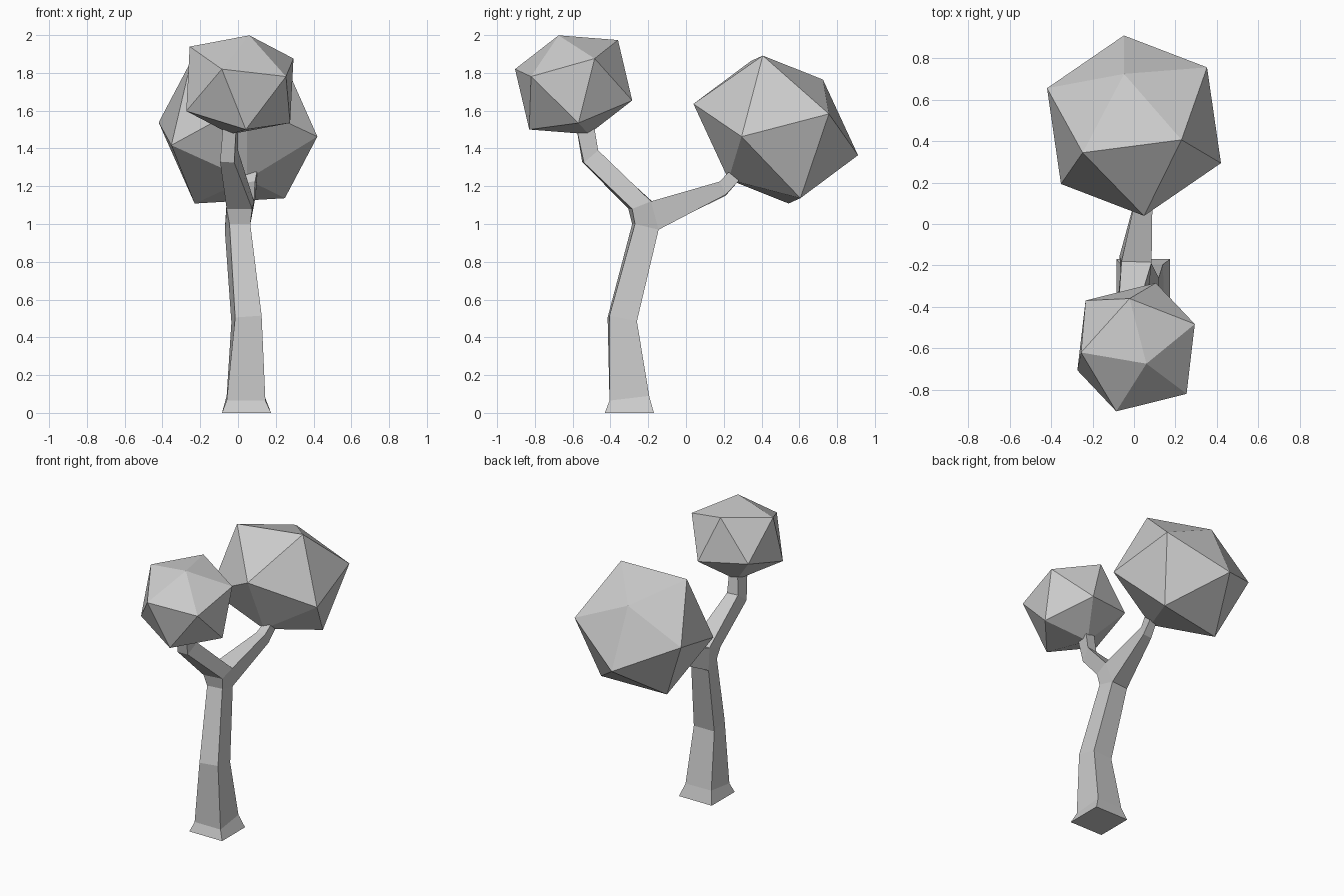
import bpy, bmesh
from mathutils import Vector, Matrix

if "Cube" in bpy.data.objects:
    bpy.data.objects.remove(bpy.data.objects["Cube"])


def finish(bm, name):
    bmesh.ops.recalc_face_normals(bm, faces=bm.faces)
    mesh = bpy.data.meshes.new(name)
    bm.to_mesh(mesh)
    bm.free()
    bpy.context.collection.objects.link(bpy.data.objects.new(name, mesh))


def ring(bm, *points):
    return [bm.verts.new(p) for p in points]


def bridge(bm, rings):
    for a, b in zip(rings, rings[1:]):
        for i in range(4):
            j = (i + 1) % 4
            bm.faces.new((a[i], a[j], b[j], b[i]))


# Forked trunk: four-sided rings ordered front-left, front-right, back-right, back-left
bm = bmesh.new()
base = ring(bm, (-.085, -.43, 0), (.175, -.43, 0), (.175, -.17, 0), (-.085, -.17, 0))
flare = ring(bm, (-.06, -.405, .065), (.145, -.405, .065), (.14, -.195, .09), (-.06, -.2, .09))
middle = ring(bm, (-.015, -.415, .505), (.125, -.405, .515), (.12, -.26, .485), (-.035, -.27, .48))
neck = ring(bm, (-.045, -.285, 1.0), (.065, -.27, 1.0), (.06, -.145, .97), (-.07, -.155, .97))
fork = ring(bm, (-.06, -.305, 1.08), (.075, -.285, 1.08), (.085, -.185, 1.12), (-.06, -.18, 1.12))
bridge(bm, [base, flare, middle, neck])
bm.faces.new(base)
for i in (0, 1, 3):  # front and sides of the crotch; the back stays open for the second branch
    j = (i + 1) % 4
    bm.faces.new((neck[i], neck[j], fork[j], fork[i]))

# Front branch
elbow = ring(bm, (-.095, -.55, 1.33), (-.02, -.54, 1.325), (0, -.465, 1.39), (-.08, -.475, 1.39))
tip = ring(bm, (-.08, -.58, 1.51), (-.01, -.58, 1.51), (0, -.485, 1.51), (-.07, -.485, 1.51))
bridge(bm, [fork, elbow, tip])
bm.faces.new(tip)

# Back branch
start = [neck[3], neck[2], fork[2], fork[3]]
elbow = ring(bm, (.03, .21, 1.15), (.095, .21, 1.155), (.09, .18, 1.225), (.02, .18, 1.22))
tip = ring(bm, (.045, .28, 1.23), (.1, .28, 1.23), (.1, .225, 1.275), (.045, .225, 1.275))
bridge(bm, [start, elbow, tip])
bm.faces.new(tip)
finish(bm, "trunk")


# Icosahedron leaf ball with two slightly pressed-in poles
def leaf_ball(name, centre, radius, axis, side, pole):
    bm = bmesh.new()
    bmesh.ops.create_icosphere(bm, subdivisions=1, radius=radius)
    for v in bm.verts:
        if abs(v.co.z) > radius * .9:
            v.co *= pole
    z = Vector(axis).normalized()
    x = Vector(side)
    x = (x - z * x.dot(z)).normalized()
    rot = Matrix((x, z.cross(x), z)).transposed().to_4x4()
    bm.transform(Matrix.Translation(centre) @ rot)
    finish(bm, name)


leaf_ball("large_foliage", (0, .475, 1.5), .459, (-.131, .681, .72), (.23, -.07, .39), .8)
leaf_ball("small_foliage", (.01, -.595, 1.737), .335, (.18, -.287, .941), (-.095, -.31, .085), .83)
